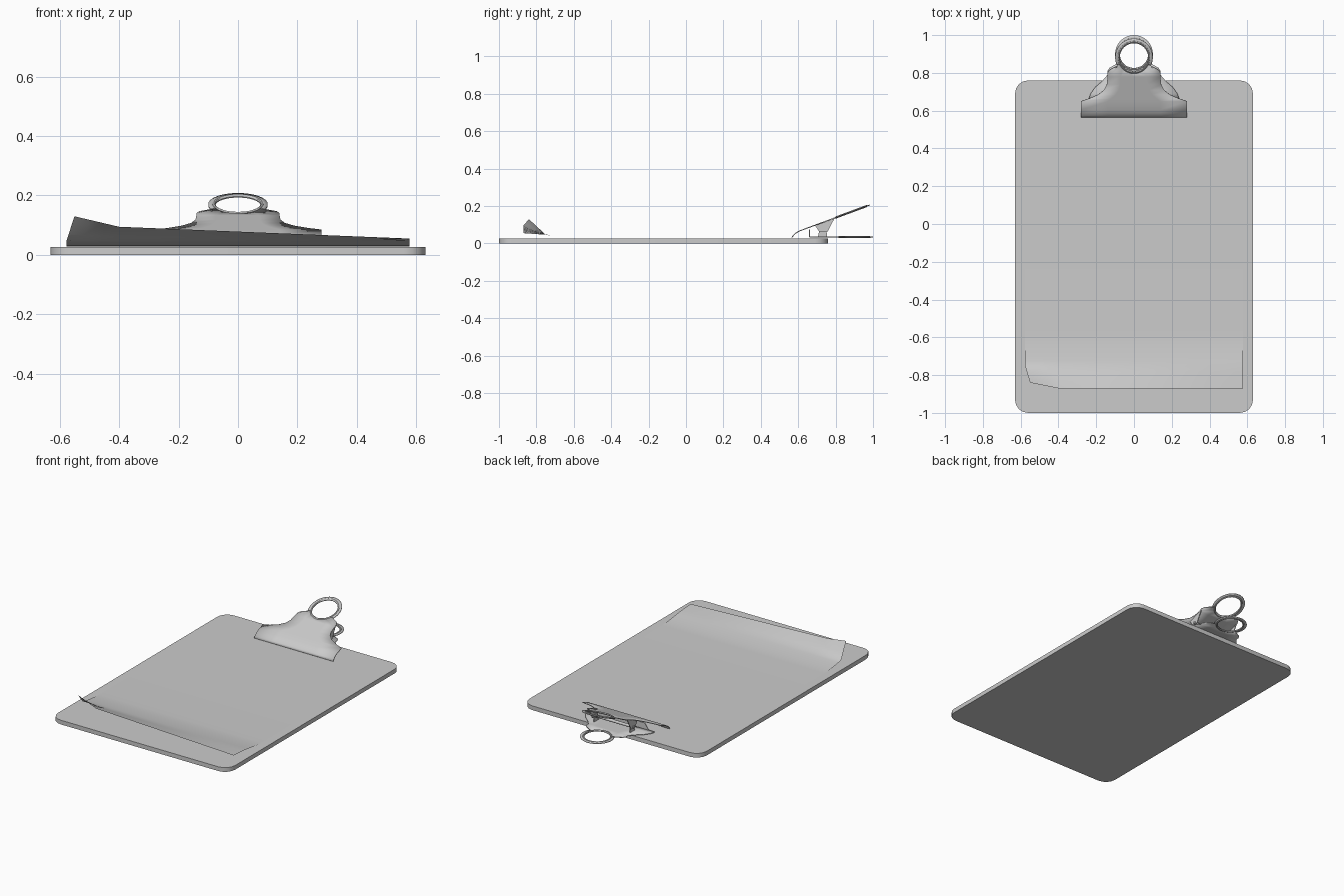
import bpy, bmesh, math
from mathutils import Vector

cube = bpy.data.objects.get("Cube")
if cube:
    bpy.data.objects.remove(cube)

grey = bpy.data.materials.new("plain grey")
grey.use_nodes = True
colour = (0.6, 0.6, 0.6, 1)
grey.diffuse_color = colour
grey.node_tree.nodes["Principled BSDF"].inputs["Base Color"].default_value = colour


def finish(bm, name, thickness=0, smooth=True):
    """Turn a bmesh into a named object, optionally thickened."""
    bmesh.ops.remove_doubles(bm, verts=bm.verts, dist=0.0004)
    mesh = bpy.data.meshes.new(name)
    bm.to_mesh(mesh)
    bm.free()
    mesh.materials.append(grey)
    if smooth:
        mesh.shade_smooth()
        mesh.set_sharp_from_angle(angle=math.radians(35))
    obj = bpy.data.objects.new(name, mesh)
    bpy.context.collection.objects.link(obj)
    if thickness:
        mod = obj.modifiers.new("thickness", 'SOLIDIFY')
        mod.thickness = thickness
        mod.offset = 0
    return obj


def grid_faces(bm, rows):
    """Skin a list of rows of points."""
    verts = [[bm.verts.new(p) for p in row] for row in rows]
    for a, b in zip(verts, verts[1:]):
        for i in range(len(a) - 1):
            bm.faces.new((a[i], a[i + 1], b[i + 1], b[i]))


def prism(name, points, x, thickness):
    """Flat side plate drawn in y and z, extruded along x."""
    bm = bmesh.new()
    face = bm.faces.new([bm.verts.new((x - thickness / 2, y, z)) for y, z in points])
    new = bmesh.ops.extrude_face_region(bm, geom=[face])["geom"]
    bmesh.ops.translate(bm, vec=(thickness, 0, 0),
                        verts=[v for v in new if isinstance(v, bmesh.types.BMVert)])
    bmesh.ops.recalc_face_normals(bm, faces=bm.faces)
    finish(bm, name, smooth=False)


# Board with rounded corners
BOARD_TOP, radius = 0.027, 0.07
bm = bmesh.new()
outline = []
for k, (sx, sy) in enumerate([(1, 1), (-1, 1), (-1, -1), (1, -1)]):
    for i in range(5):
        a = math.radians(90 * k + 22.5 * i)
        outline.append(bm.verts.new((sx * (0.63 - radius) + radius * math.cos(a),
                                     -0.12 + sy * (0.88 - radius) + radius * math.sin(a), 0)))
base = bm.faces.new(outline)
new = bmesh.ops.extrude_face_region(bm, geom=[base])["geom"]
bmesh.ops.translate(bm, vec=(0, 0, BOARD_TOP),
                    verts=[v for v in new if isinstance(v, bmesh.types.BMVert)])
bmesh.ops.recalc_face_normals(bm, faces=bm.faces)
finish(bm, "board")


# Paper sheet, its lower edge lifting and one corner curling up
def paper_point(x, y):
    lift = min(max((-0.58 - y) / 0.17, 0), 1)
    z = BOARD_TOP + 0.0015 + 0.018 * lift ** 1.6
    curl = min(max((-0.75 - y) / 0.12, 0), 1)
    edge = 0.055 + 0.04 * (0.577 - x) / 0.985
    corner = min(max((-0.4 - x) / 0.177, 0), 1) * curl
    z += (edge - 0.0465) * curl + 0.028 * corner
    return (x + 0.027 * corner, y + 0.03 * corner, z)


xs = [-0.577 + 0.059 * i for i in range(4)] + [-0.2, 0, 0.2, 0.4, 0.577]
ys = [-0.87 + 0.029 * i for i in range(11)] + [-0.2, 0.2, 0.6]
bm = bmesh.new()
grid_faces(bm, [[paper_point(x, y) for x in xs] for y in ys])
finish(bm, "paper")


# Clip plates: a shaped body of rows (y, z, half width), then a ringed head
def clip_plate(name, rows, centre_y, slope):
    bm = bmesh.new()
    steps = (-1, -0.5, 0, 0.5, 1)
    grid_faces(bm, [[(w * s, y, z) for s in steps] for y, z, w in rows])
    y0, z0, w0 = rows[-1]

    def on_plate(x, y):
        return Vector((x, y, z0 + slope * (y - y0)))

    outer_r, hole_r = 0.1, 0.076
    half = [(outer_r * math.cos(math.radians(a)), centre_y + outer_r * math.sin(math.radians(a)))
            for a in range(90, -31, -10)]
    half += [(0.105, y0 + 0.045), (0.13, y0 + 0.037), (w0, y0 + 0.02), (w0, y0), (w0 / 2, y0), (0, y0)]
    loop = half + [(-x, y) for x, y in half[-2:0:-1]]
    inner = []
    for x, y in loop:
        d = Vector((x, y - centre_y)).normalized() * hole_r
        inner.append((d.x, centre_y + d.y))
    loop.append(loop[0])
    inner.append(inner[0])
    grid_faces(bm, [[on_plate(*p) for p in loop], [on_plate(*p) for p in inner]])
    bmesh.ops.remove_doubles(bm, verts=bm.verts, dist=0.0004)
    bmesh.ops.recalc_face_normals(bm, faces=bm.faces)
    finish(bm, name, 0.005)

    # Raised rim round the hole
    bm = bmesh.new()
    rim = []
    for i in range(33):
        a = 2 * math.pi * i / 32
        ring = []
        for j in range(9):
            b = 2 * math.pi * j / 8
            r = 0.081 + 0.006 * math.cos(b)
            p = on_plate(r * math.cos(a), centre_y + r * math.sin(a))
            p.z += 0.006 * math.sin(b)
            ring.append(p)
        rim.append(ring)
    grid_faces(bm, rim)
    bmesh.ops.remove_doubles(bm, verts=bm.verts, dist=0.0004)
    bmesh.ops.recalc_face_normals(bm, faces=bm.faces)
    finish(bm, name + "_rim")


SLOPE = 0.37
upper = [(0.565, 0.031, 0.28), (0.573, 0.042, 0.28), (0.585, 0.054, 0.28), (0.605, 0.066, 0.28)]
upper += [(y, 0.083 + SLOPE * (y - 0.65), w) for y, w in
          [(0.65, 0.28), (0.665, 0.235), (0.685, 0.19), (0.71, 0.158), (0.74, 0.143), (0.78, 0.14)]]
clip_plate("clip_lever", upper, 0.882, SLOPE)

lower = [(y, 0.034, w) for y, w in
         [(0.66, 0.24), (0.69, 0.23), (0.725, 0.205), (0.755, 0.17), (0.79, 0.14)]]
clip_plate("clip_base", lower, 0.9, 0)

# Upturned stop at the front of the base
bm = bmesh.new()
grid_faces(bm, [[(-0.2, 0.66, 0.034), (0.2, 0.66, 0.034)], [(-0.17, 0.66, 0.075), (0.17, 0.66, 0.075)]])
finish(bm, "base_stop", 0.005, smooth=False)

# Folded ears that carry the pivot
for side, sx in (("left", 1), ("right", -1)):
    prism("lever_ear_" + side, [(0.69, 0.097), (0.795, 0.136), (0.755, 0.06), (0.715, 0.06)], sx * 0.137, 0.005)
    prism("base_ear_" + side, [(0.705, 0.034), (0.755, 0.034), (0.75, 0.078), (0.715, 0.078)], sx * 0.128, 0.005)

# Pivot pin
bm = bmesh.new()
bmesh.ops.create_cone(bm, cap_ends=True, segments=12, radius1=0.009, radius2=0.009, depth=0.29)
pin = finish(bm, "pivot_pin")
pin.rotation_euler = (0, math.pi / 2, 0)
pin.location = (0, 0.733, 0.069)
